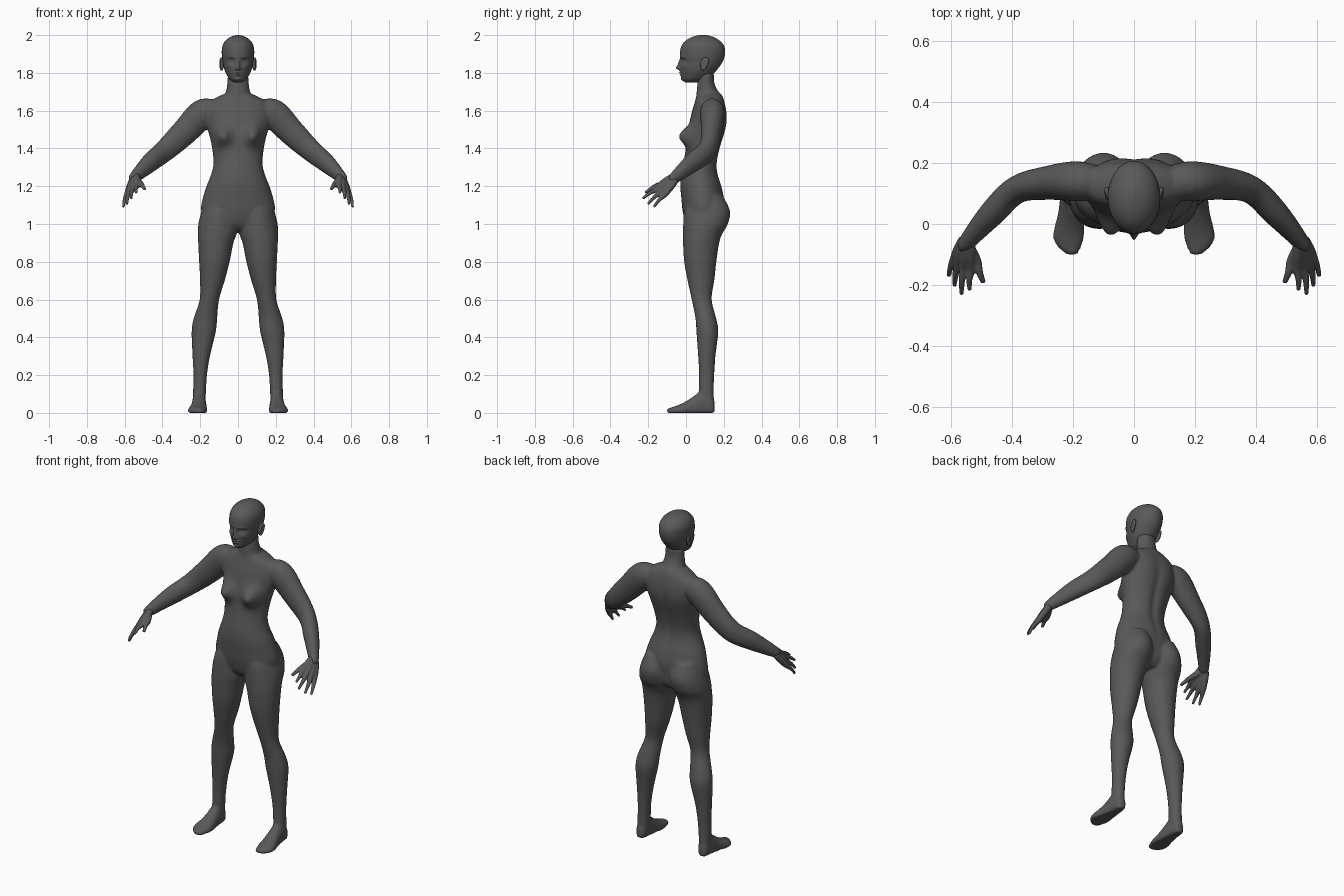
import bpy, bmesh, math
from mathutils import Vector

cube = bpy.data.objects.get("Cube")
if cube:
    bpy.data.objects.remove(cube, do_unlink=True)

grey = bpy.data.materials.new("dark_grey")
grey.use_nodes = True
COLOUR = (0.1, 0.1, 0.1, 1)
grey.diffuse_color = COLOUR
grey.node_tree.nodes["Principled BSDF"].inputs["Base Color"].default_value = COLOUR


def smooth_path(keys, steps):
    """Catmull-Rom interpolation through tuples of numbers."""
    out = []
    last = len(keys) - 1
    for i in range(last):
        p0, p1, p2, p3 = (keys[min(max(i + k, 0), last)] for k in (-1, 0, 1, 2))
        for s in range(steps):
            t = s / steps
            out.append([b + t * ((c - a) / 2 + t * (a - 2.5 * b + 2 * c - d / 2
                        + t * (1.5 * (b - c) + (d - a) / 2)))
                        for a, b, c, d in zip(p0, p1, p2, p3)])
    return out + [list(keys[-1])]


def skin(bm, rings):
    """Join rings of points with quads and cap both ends."""
    rows = [[bm.verts.new(p) for p in ring] for ring in rings]
    n = len(rows[0])
    for a, b in zip(rows, rows[1:]):
        for i in range(n):
            bm.faces.new((a[i], a[(i + 1) % n], b[(i + 1) % n], b[i]))
    bm.faces.new(rows[0][::-1])
    bm.faces.new(rows[-1])
    return [v for row in rows for v in row]


def angles(n):
    return [2 * math.pi * i / n for i in range(n)]


def loft(bm, keys, axis="z", side=1, n=32, steps=4):
    """Ellipses along an axis: (position, x from, x to, other from, other to)."""
    rings = []
    for pos, x0, x1, b0, b1 in smooth_path(keys, steps):
        ring = []
        for t in angles(n):
            x = side * ((x0 + x1) / 2 + (x1 - x0) / 2 * math.cos(t))
            b = (b0 + b1) / 2 + (b1 - b0) / 2 * math.sin(t)
            ring.append((x, b, pos) if axis == "z" else (x, pos, max(b, 0)))
        rings.append(ring)
    return skin(bm, rings)


def tube(bm, keys, side=1, n=20, steps=5):
    """Tube along a path: (x, y, z, horizontal radius, vertical radius)."""
    path = smooth_path(keys, steps)
    rings = []
    for i, (x, y, z, ra, rb) in enumerate(path):
        along = Vector(path[min(i + 1, len(path) - 1)][:3]) - Vector(path[max(i - 1, 0)][:3])
        across = Vector((0, 0, 1)).cross(along).normalized()
        up = along.cross(across).normalized()
        ring = [Vector((x, y, z)) + across * ra * math.cos(t) + up * rb * math.sin(t)
                for t in angles(n)]
        rings.append([(side * p.x, p.y, p.z) for p in ring])
    return skin(bm, rings)


def sculpt(verts, bumps, middle=0.085):
    """Soft bumps: (x, z, width, height, push along y, facing)."""
    for v in verts:
        x, y, z = v.co
        for bx, bz, sx, sz, push, facing in bumps:
            w = min(max(facing * (y - middle) / 0.05, 0), 1)
            v.co.y += push * w * math.exp(-((x - bx) / sx) ** 2 - ((z - bz) / sz) ** 2)


def both(*bump):
    return [bump, (-bump[0],) + bump[1:]]


def finish(name, bm, voxel=0, passes=0):
    bmesh.ops.recalc_face_normals(bm, faces=bm.faces)
    for f in bm.faces:
        f.smooth = True
    mesh = bpy.data.meshes.new(name)
    bm.to_mesh(mesh)
    bm.free()
    mesh.materials.append(grey)
    ob = bpy.data.objects.new(name, mesh)
    bpy.context.collection.objects.link(ob)
    if voxel:
        blend = ob.modifiers.new("blend", "REMESH")
        blend.mode = "VOXEL"
        blend.voxel_size = voxel
        blend.use_smooth_shade = True
        soften = ob.modifiers.new("soften", "SMOOTH")
        soften.factor = 0.5
        soften.iterations = passes
    return ob


# Torso and neck: (height, half width, front, back)
TORSO = [(.965, .08, .03, .16), (1.0, .16, 0, .19), (1.07, .195, -.018, .2),
         (1.13, .188, -.024, .203), (1.2, .167, -.03, .19), (1.26, .143, -.026, .172),
         (1.32, .13, -.015, .167), (1.4, .137, 0, .182), (1.47, .152, .008, .202),
         (1.53, .168, .018, .214), (1.59, .175, .03, .214), (1.64, .16, .045, .206),
         (1.67, .115, .053, .197), (1.69, .07, .058, .187)]
NECK = [(1.62, .075, .06, .2), (1.68, .069, .055, .186), (1.72, .06, .058, .16),
        (1.76, .056, .062, .148), (1.8, .055, .06, .15)]


def widen(rows):
    return [(z, -w, w, y0, y1) for z, w, y0, y1 in rows]


body = bmesh.new()
torso = loft(body, widen(TORSO), n=64)
sculpt(torso, both(.083, 1.465, .046, .05, -.062, -1)          # breasts
       + both(.08, 1.55, .05, .1, .006, 1)                     # shoulder blades
       + [(0, 1.38, .022, .2, -.012, 1)])                      # spine
loft(body, widen(NECK))

# Legs: (height, inner, outer, front, back)
LEG = [(1.15, .03, .165, .02, .195), (1.07, .004, .193, -.01, .233), (1.0, .003, .21, -.015, .222),
       (.95, .006, .212, -.016, .193), (.9, .024, .211, -.016, .176), (.8, .044, .206, -.01, .161),
       (.7, .07, .201, .008, .15), (.6, .1, .203, .03, .136), (.5, .11, .235, .05, .16),
       (.43, .117, .246, .055, .171), (.3, .148, .241, .064, .156), (.2, .164, .236, .069, .15),
       (.12, .169, .238, .068, .147), (.04, .172, .238, .07, .15)]
# Feet: (depth, inner, outer, sole, instep)
FOOT = [(.152, .19, .22, .005, .06), (.138, .178, .235, -.02, .09), (.09, .17, .242, -.03, .12),
        (.04, .166, .248, -.03, .088), (0, .163, .258, -.03, .062), (-.04, .163, .266, -.02, .042),
        (-.075, .172, .252, -.015, .03), (-.102, .186, .218, -.005, .022)]
ARM = [(.12, .135, 1.6, .055, .055), (.187, .14, 1.585, .066, .077), (.28, .135, 1.49, .056, .071),
       (.383, .113, 1.392, .046, .06), (.465, .035, 1.325, .043, .052),
       (.548, -.06, 1.246, .028, .032), (.553, -.075, 1.235, .024, .028)]
for side in (1, -1):
    loft(body, LEG, side=side)
    loft(body, FOOT, axis="y", side=side)
    tube(body, ARM, side=side, n=28)
finish("body", body, voxel=0.008, passes=6)

# Hands: knuckle and tip of each finger, little finger last
WRIST = Vector((.549, -.062, 1.243))
FINGERS = [((.534, -.145, 1.203), (.539, -.217, 1.165)), ((.557, -.145, 1.187), (.565, -.23, 1.135)),
           ((.576, -.132, 1.17), (.588, -.202, 1.105)), ((.588, -.112, 1.156), (.607, -.17, 1.09))]
PALM = sum((Vector(k) for k, tip in FINGERS), Vector()) / len(FINGERS)


def finger(bm, side, root, knuckle, tip, sizes):
    bend = knuckle.lerp(tip, 0.5) + Vector((.003, 0, .005))
    points = (root, root.lerp(knuckle, 0.5), knuckle, bend, tip)
    tube(bm, [(*p, r, r) for p, r in zip(points, sizes)], side=side, n=14)


for side, label in ((1, "left"), (-1, "right")):
    hand = bmesh.new()
    for knuckle, tip in FINGERS:
        k = Vector(knuckle)
        finger(hand, side, WRIST + (k - PALM) * 0.4, k, Vector(tip), (.018, .019, .015, .0105, .007))
    finger(hand, side, WRIST, Vector((.514, -.125, 1.212)), Vector((.493, -.192, 1.184)),
           (.018, .019, .015, .012, .008))
    finish(label + "_hand", hand, voxel=0.004, passes=3)

    # Ears
    ear = bmesh.new()
    bmesh.ops.create_uvsphere(ear, u_segments=20, v_segments=12, radius=1)
    for v in ear.verts:
        dish = 0.5 * max(0, 1 - 2 * (v.co.y ** 2 + v.co.z ** 2)) if v.co.x > 0 else 0
        x, y, z = v.co.x - dish, v.co.y * (1 + 0.25 * v.co.z), v.co.z
        v.co = (side * (.087 + .012 * x + .004 * y), .097 + .021 * y + .008 * z, 1.847 + .036 * z)
    finish(label + "_ear", ear)

# Head with sculpted face
HEAD = [(1.75, .022, -.004, .06), (1.765, .043, -.02, .1), (1.79, .06, -.026, .14),
        (1.82, .073, -.029, .167), (1.86, .081, -.029, .195), (1.9, .086, -.032, .206),
        (1.94, .083, -.025, .203), (1.97, .067, -.002, .179), (1.99, .041, .032, .145),
        (2.0, .012, .07, .11)]
head = bmesh.new()
skull = loft(head, widen(HEAD), n=112, steps=8)
sculpt(skull, both(.036, 1.863, .017, .012, .014, -1)          # eye sockets
       + both(.036, 1.861, .011, .006, -.007, -1)              # eyes
       + both(.034, 1.884, .022, .007, -.004, -1)              # brows
       + both(.012, 1.821, .006, .007, -.006, -1)              # nostrils
       + both(.045, 1.835, .016, .014, -.005, -1)              # cheeks
       + [(0, 1.826, .01, .013, -.021, -1), (0, 1.85, .008, .02, -.012, -1),   # nose
          (0, 1.801, .02, .0045, -.009, -1), (0, 1.789, .017, .0045, -.009, -1),  # lips
          (0, 1.795, .022, .003, .005, -1), (0, 1.766, .02, .01, -.005, -1)])  # mouth, chin
finish("head", head)
